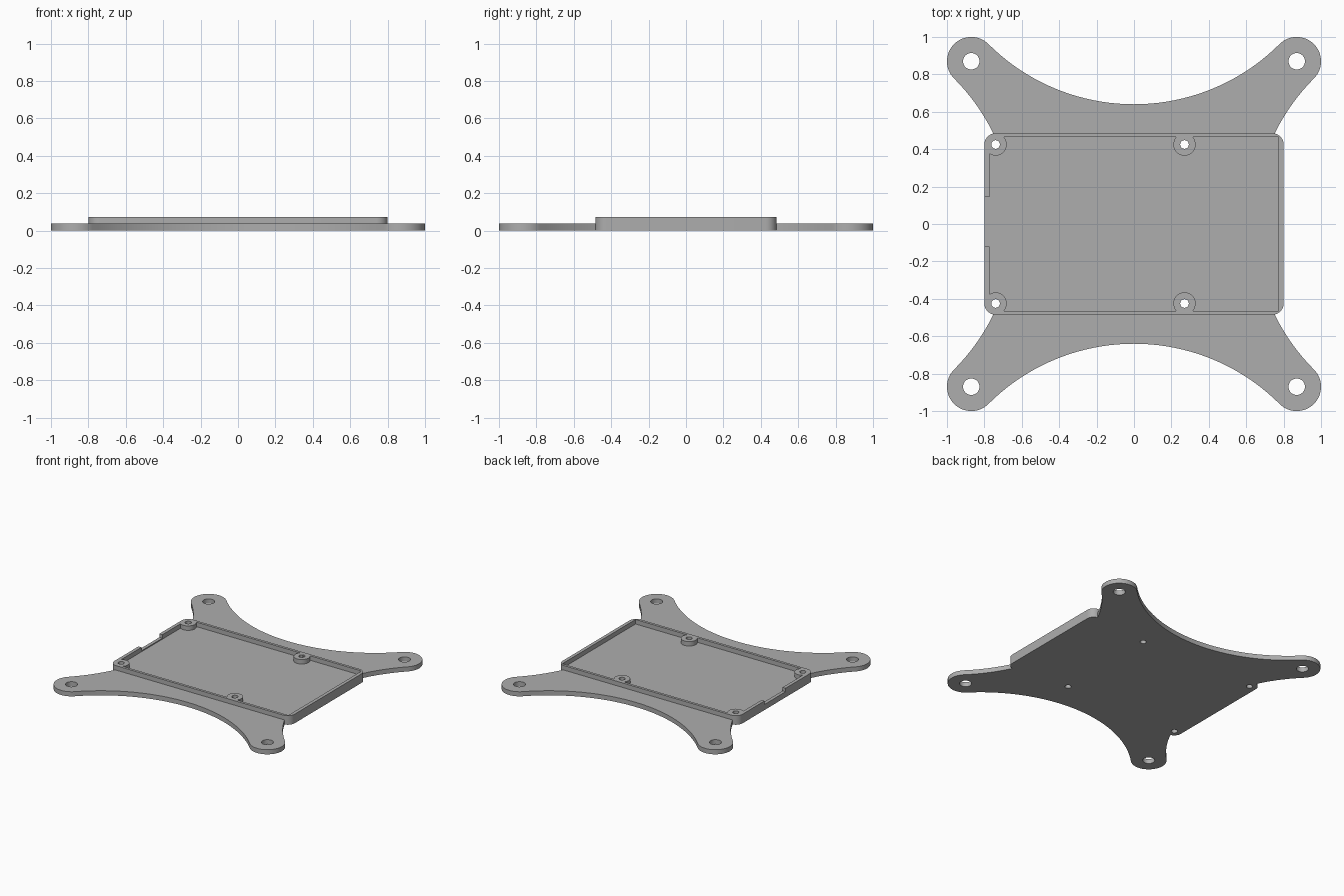
import bpy, bmesh
from math import cos, sin, pi, radians, hypot

cube = bpy.data.objects.get("Cube")
if cube:
    bpy.data.objects.remove(cube, do_unlink=True)

PLATE, RIM, SILL = 0.037, 0.073, 0.045   # heights of plate, tray rim and notch sill
EAR, EAR_R = 0.87, 0.13                  # ear centre offset and radius
HX, HY = 0.80, 0.485                     # tray half size
WALL_X, WALL_Y = 0.027, 0.021
POSTS = [(x, y) for x in (-0.74, 0.27) for y in (-0.425, 0.425)]

grey = bpy.data.materials.new("plain grey")
grey.use_nodes = True
colour = (0.42, 0.42, 0.42, 1)
grey.diffuse_color = colour
grey.node_tree.nodes["Principled BSDF"].inputs["Base Color"].default_value = colour


def arc(cx, cy, r, a0, a1, n):
    """Points along an arc, angles in degrees."""
    angles = [radians(a0 + (a1 - a0) * i / n) for i in range(n + 1)]
    return [(cx + r * cos(a), cy + r * sin(a)) for a in angles]


def prism(name, outline, z0, z1):
    """Extrude a closed outline between two heights."""
    bm = bmesh.new()
    face = bm.faces.new([bm.verts.new((x, y, z0)) for x, y in outline])
    top = bmesh.ops.extrude_face_region(bm, geom=[face])["geom"]
    moved = [v for v in top if isinstance(v, bmesh.types.BMVert)]
    bmesh.ops.translate(bm, verts=moved, vec=(0, 0, z1 - z0))
    bmesh.ops.recalc_face_normals(bm, faces=bm.faces)
    mesh = bpy.data.meshes.new(name)
    bm.to_mesh(mesh)
    bm.free()
    mesh.materials.append(grey)
    obj = bpy.data.objects.new(name, mesh)
    bpy.context.collection.objects.link(obj)
    return obj


def box(name, x0, x1, y0, y1, z0, z1):
    return prism(name, [(x0, y0), (x1, y0), (x1, y1), (x0, y1)], z0, z1)


def disc(name, x, y, r, z0, z1):
    return prism(name, arc(x, y, r, 0, 360, 40)[:-1], z0, z1)


def combine(target, other, operation):
    """Apply a boolean and discard the second object."""
    other.hide_render = True
    mod = target.modifiers.new("combine", "BOOLEAN")
    mod.operation, mod.object, mod.solver = operation, other, "EXACT"
    bpy.context.view_layer.objects.active = target
    bpy.ops.object.modifier_apply(modifier=mod.name)
    bpy.data.objects.remove(other, do_unlink=True)


# Four-eared plate: each ear flows tangentially into a wide concave edge
C = 1.742
SWEEP_R = hypot(EAR, C - EAR) - EAR_R
quarter = arc(EAR, EAR, EAR_R, -45, 135, 28)[:-1] + arc(0, C, SWEEP_R, -45, -135, 40)[:-1]
outline = []
for turn in range(4):
    c, s = round(cos(turn * pi / 2)), round(sin(turn * pi / 2))
    outline += [(x * c - y * s, x * s + y * c) for x, y in quarter]
mount = prism("mounting_plate", outline, 0, PLATE)

# Tray with rounded corners, hollowed down to the plate surface
R = 0.06
corners = [(1, 1, 0), (-1, 1, 90), (-1, -1, 180), (1, -1, 270)]
rounded = []
for sx, sy, a in corners:
    rounded += arc(sx * (HX - R), sy * (HY - R), R, a, a + 90, 10)
tray = prism("tray", rounded, 0, RIM)
ix, iy = HX - WALL_X, HY - WALL_Y
pocket = box("pocket_cutter", -ix, ix, -iy, iy, PLATE, RIM + 0.1)

# Screw posts stay standing inside the pocket, level with the rim
for x, y in POSTS:
    combine(pocket, disc("post_cutter", x, y, R - 0.0005, 0, 0.5), "DIFFERENCE")
combine(tray, pocket, "DIFFERENCE")

# Cable notch in the end wall
combine(tray, box("notch_cutter", -0.9, -ix, -0.12, 0.145, SILL, 0.2), "DIFFERENCE")
combine(mount, tray, "UNION")

# Through holes in the posts and ears
holes = [(x, y, 0.023) for x, y in POSTS]
holes += [(sx * EAR, sy * EAR, 0.044) for sx, sy, _ in corners]
for x, y, r in holes:
    combine(mount, disc("hole_cutter", x, y, r, -0.1, 0.2), "DIFFERENCE")

# Smooth the curved walls, keep the edges crisp
bpy.ops.object.select_all(action="DESELECT")
mount.select_set(True)
bpy.context.view_layer.objects.active = mount
bpy.ops.object.shade_smooth_by_angle(angle=radians(30))
